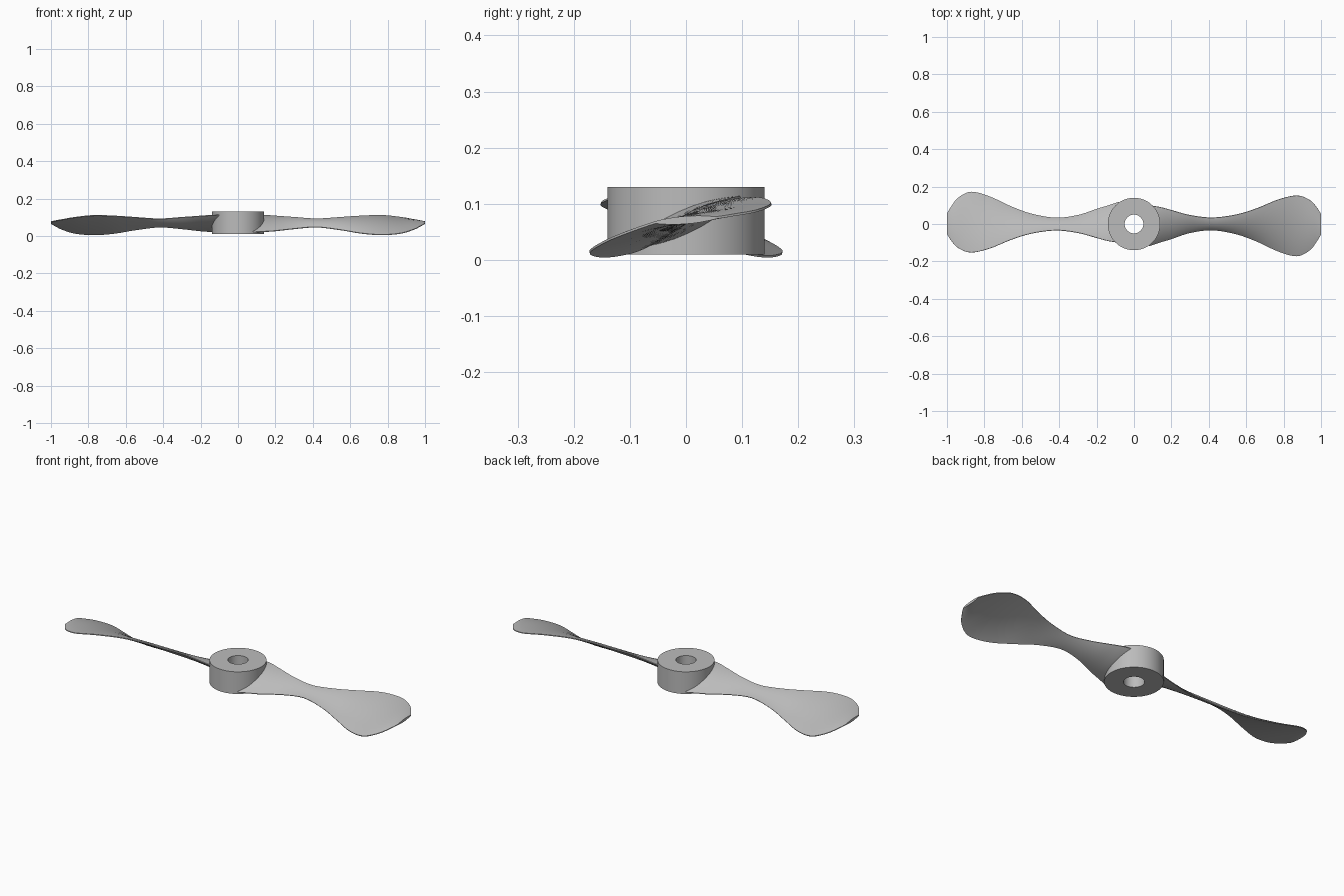
import bpy, bmesh, math
from mathutils import Vector

cube = bpy.data.objects.get("Cube")
if cube:
    bpy.data.objects.remove(cube, do_unlink=True)

grey = bpy.data.materials.new("light grey")
grey.use_nodes = True
colour = (0.5, 0.5, 0.5, 1)
grey.diffuse_color = colour
grey.node_tree.nodes["Principled BSDF"].inputs["Base Color"].default_value = colour


def add_object(name, bm, angle):
    bmesh.ops.recalc_face_normals(bm, faces=bm.faces)
    mesh = bpy.data.meshes.new(name)
    bm.to_mesh(mesh)
    bm.free()
    mesh.materials.append(grey)
    obj = bpy.data.objects.new(name, mesh)
    bpy.context.collection.objects.link(obj)
    bpy.ops.object.select_all(action='DESELECT')
    obj.select_set(True)
    bpy.context.view_layer.objects.active = obj
    bpy.ops.object.shade_smooth_by_angle(angle=math.radians(angle))
    return obj


def bridge(bm, rings, closed=False):
    pairs = list(zip(rings, rings[1:]))
    if closed:
        pairs.append((rings[-1], rings[0]))
    for a, b in pairs:
        n = len(a)
        for i in range(n):
            j = (i + 1) % n
            bm.faces.new((a[i], a[j], b[j], b[i]))


# Hub: a ring with a shaft hole
SIDES = 64
bm = bmesh.new()
rings = []
for r, z in ((0.14, 0.01), (0.14, 0.13), (0.05, 0.13), (0.05, 0.01)):
    turn = [math.tau * i / SIDES for i in range(SIDES)]
    rings.append([bm.verts.new((r * math.cos(t), r * math.sin(t), z)) for t in turn])
bridge(bm, rings, closed=True)
add_object("hub", bm, 30)

# Blade stations: x, front edge y and z, back edge y and z, thickness, camber
STATIONS = [Vector(s) for s in (
    (0.08, -0.118, 0.02, 0.1, 0.112, 0.05, 0.0),
    (0.14, -0.098, 0.023, 0.09, 0.111, 0.042, 0.0),
    (0.2, -0.08, 0.027, 0.074, 0.107, 0.032, 0.0),
    (0.3, -0.047, 0.038, 0.047, 0.1, 0.022, 0.0),
    (0.42, -0.033, 0.047, 0.034, 0.092, 0.018, 0.002),
    (0.55, -0.055, 0.032, 0.051, 0.1, 0.016, 0.005),
    (0.66, -0.095, 0.014, 0.085, 0.107, 0.015, 0.008),
    (0.77, -0.146, 0.006, 0.13, 0.11, 0.014, 0.011),
    (0.87, -0.172, 0.014, 0.152, 0.1, 0.014, 0.012),
    (0.94, -0.14, 0.035, 0.128, 0.088, 0.014, 0.01),
    (0.98, -0.09, 0.055, 0.085, 0.08, 0.014, 0.004),
    (1.0, -0.055, 0.067, 0.053, 0.075, 0.014, 0.0),
)]


def smooth_stations(steps):
    pts = [STATIONS[0]] + STATIONS + [STATIONS[-1]]
    for p, a, b, q in zip(pts, pts[1:], pts[2:], pts[3:]):
        for k in range(steps):
            t = k / steps
            yield 0.5 * (2 * a + (b - p) * t + (2 * p - 5 * a + 4 * b - q) * t**2
                         + (3 * a - p - 3 * b + q) * t**3)
    yield STATIONS[-1]


def section(station, n=12):
    """Thin lens across the chord, arched upwards by the camber."""
    x, y0, z0, y1, z1, thick, camber = station
    chord = Vector((0, y1 - y0, z1 - z0))
    up = Vector((0, -chord.z, chord.y)).normalized()
    start = Vector((x, y0, z0))
    points = []
    for side in (1, -1):
        for i in range(n + 1):
            u = (1 - math.cos(math.pi * i / n)) / 2
            if side < 0:
                u = 1 - u
            arch = 4 * u * (1 - u)
            half = 0.002 + (thick / 2 - 0.002) * arch
            points.append(start + chord * u + up * (camber * arch + side * half))
    return points


# Two blades, the second turned half way round the shaft
for name, sign in (("left_blade", 1), ("right_blade", -1)):
    bm = bmesh.new()
    rings = [[bm.verts.new((sign * p.x, sign * p.y, p.z)) for p in section(s)]
             for s in smooth_stations(5)]
    bridge(bm, rings)
    bm.faces.new(rings[0])
    bm.faces.new(rings[-1])
    add_object(name, bm, 40)
